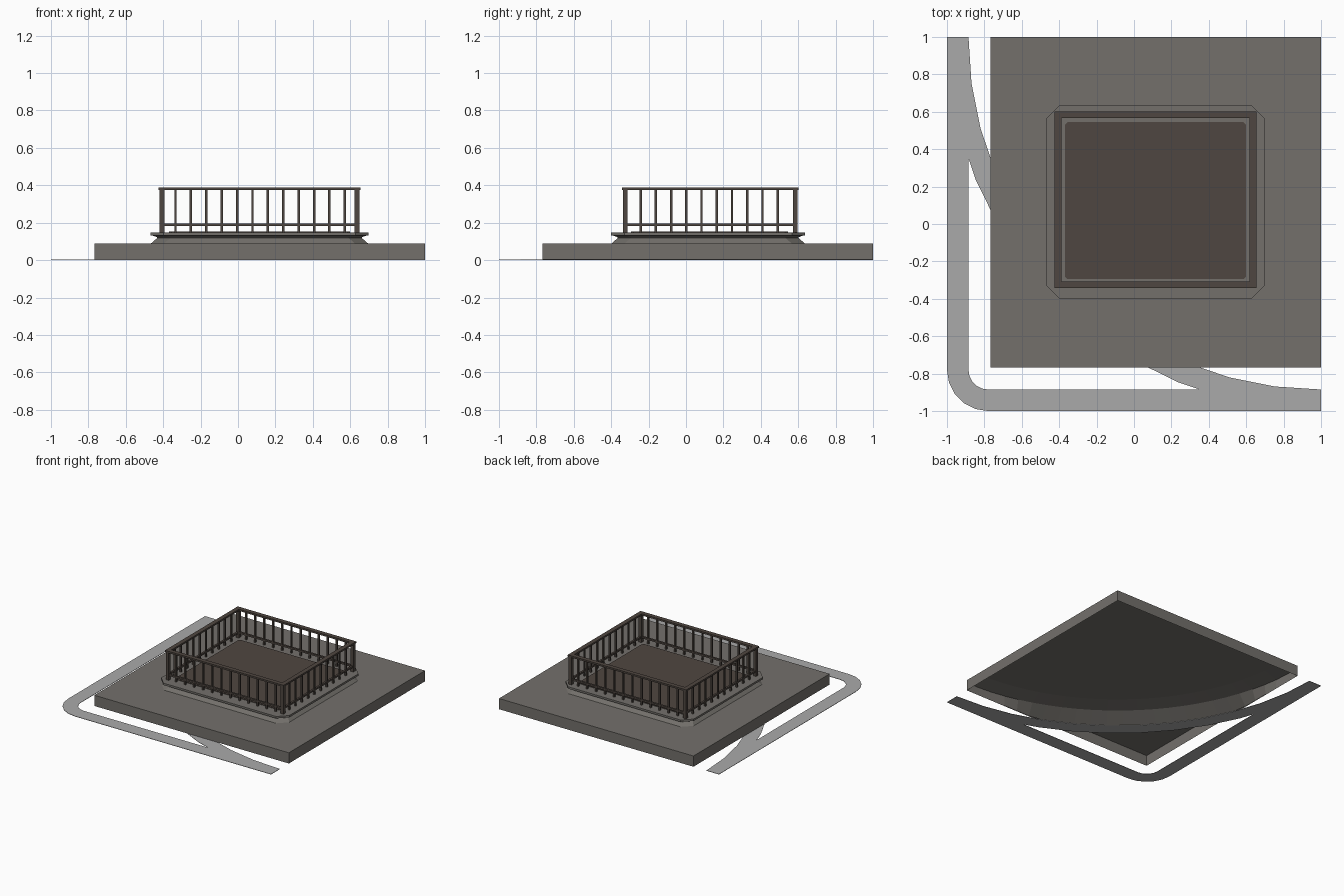
import bpy, bmesh, math

if "Cube" in bpy.data.objects:
    bpy.data.objects.remove(bpy.data.objects["Cube"])

def material(name, rgb):
    m = bpy.data.materials.new(name)
    m.diffuse_color = (*rgb, 1)
    m.use_nodes = True
    m.node_tree.nodes["Principled BSDF"].inputs["Base Color"].default_value = m.diffuse_color
    return m

STONE = material("stone_grey", (0.172, 0.162, 0.148))
PAVING = material("paving_light_grey", (0.40, 0.40, 0.40))
BROWN = material("dark_brown", (0.078, 0.062, 0.052))

def finish(name, bm, mat):
    me = bpy.data.meshes.new(name)
    bm.to_mesh(me)
    bm.free()
    ob = bpy.data.objects.new(name, me)
    bpy.context.collection.objects.link(ob)
    me.materials.append(mat)
    return ob

def add_box(bm, x0, x1, y0, y1, z0, z1):
    v = bmesh.ops.create_cube(bm, size=1)["verts"]
    for p in v:
        p.co = (x1 if p.co.x > 0 else x0, y1 if p.co.y > 0 else y0, z1 if p.co.z > 0 else z0)
    return v

def octagon(x0, x1, y0, y1, c, inset, z):
    x0, x1, y0, y1 = x0 + inset, x1 - inset, y0 + inset, y1 - inset
    return [(x0 + c, y0, z), (x1 - c, y0, z), (x1, y0 + c, z), (x1, y1 - c, z),
            (x1 - c, y1, z), (x0 + c, y1, z), (x0, y1 - c, z), (x0, y0 + c, z)]

def loft(name, rings, mat):
    # stacked rings with a cap on top only
    bm = bmesh.new()
    vs = [[bm.verts.new(p) for p in r] for r in rings]
    n = len(vs[0])
    for a, b in zip(vs, vs[1:]):
        for i in range(n):
            j = (i + 1) % n
            bm.faces.new((a[i], a[j], b[j], b[i]))
    bm.faces.new(vs[-1])
    return finish(name, bm, mat)

def band(name, inner, outer, mat, z=0.003):
    # thin flat plate between two matching lines
    bm = bmesh.new()
    a = [bm.verts.new((x, y, 0)) for x, y in inner]
    b = [bm.verts.new((x, y, 0)) for x, y in outer]
    for i in range(len(a) - 1):
        bm.faces.new((a[i], b[i], b[i + 1], a[i + 1]))
    top = bmesh.ops.extrude_face_region(bm, geom=bm.faces[:])["geom"]
    for g in top:
        if isinstance(g, bmesh.types.BMVert):
            g.co.z = z
    bmesh.ops.recalc_face_normals(bm, faces=bm.faces[:])
    return finish(name, bm, mat)

def arc(cx, cy, r, n):
    return [(cx + r * math.cos(math.pi + i * math.pi / 2 / n),
             cy + r * math.sin(math.pi + i * math.pi / 2 / n)) for i in range(n + 1)]

# base slab, hollow underneath
bm = bmesh.new()
add_box(bm, -0.768, 1, -0.768, 1, 0.002, 0.09)
bm.normal_update()
bmesh.ops.delete(bm, geom=[f for f in bm.faces if f.normal.z < -0.5], context='FACES_ONLY')
finish("base_slab", bm, STONE)

# curved wall inside the hollow, cut off at the slab sides
bm = bmesh.new()
rows = [[bm.verts.new((max(x, -0.764), max(y, -0.764), z)) for x, y in arc(1, 1, r, 24)]
        for r, z in ((1.64, 0.088), (1.77, 0.066), (1.89, 0.004))]
for a, b in zip(rows, rows[1:]):
    for i in range(24):
        bm.faces.new((a[i], a[i + 1], b[i + 1], b[i]))
bmesh.ops.recalc_face_normals(bm, faces=bm.faces[:])
finish("curved_inner_wall", bm, STONE)

# paved paths: corner path and quarter-ring branch
band("corner_path",
     [(-0.885, 1)] + arc(-0.78, -0.78, 0.105, 5) + [(1, -0.885)],
     [(-1, 1)] + arc(-0.78, -0.78, 0.22, 5) + [(1, -1)], PAVING)
band("curved_path", arc(1, 1, 1.885, 12), arc(1, 1, 1.998, 12), PAVING, 0.0025)

# pedestal with sloped skirt, neck and top plate
P = (-0.467, 0.697, -0.40, 0.637, 0.07)
loft("pedestal", [octagon(*P, i, z) for i, z in
     ((0.003, 0.09), (0.035, 0.118), (0.035, 0.122), (0.015, 0.13), (0, 0.132), (0, 0.148))], STONE)

# brown deck
loft("deck", [octagon(-0.37, 0.60, -0.295, 0.545, 0.015, 0, z) for z in (0.147, 0.153)], BROWN)

# railing: rails, corner posts and balusters
X0, X1, Y0, Y1 = -0.424, 0.654, -0.343, 0.602

def rails(name, inset, w, z0, z1):
    bm = bmesh.new()
    x0, x1, y0, y1 = X0 + inset, X1 - inset, Y0 + inset, Y1 - inset
    for y in (y0, y1 - w):
        add_box(bm, x0, x1, y, y + w, z0, z1)
    for x in (x0, x1 - w):
        add_box(bm, x, x + w, y0 + w, y1 - w, z0, z1)
    finish(name, bm, BROWN)

rails("top_rail", 0, 0.036, 0.375, 0.389)
rails("bottom_rail", 0.01, 0.016, 0.182, 0.196)

def uprights(name, spots, w):
    bm = bmesh.new()
    for x, y in spots:
        add_box(bm, x - w / 2, x + w / 2, y - w / 2, y + w / 2, 0.147, 0.376)
    finish(name, bm, BROWN)

cx0, cx1, cy0, cy1 = X0 + 0.018, X1 - 0.018, Y0 + 0.018, Y1 - 0.018
uprights("corner_posts", [(x, y) for x in (cx0, cx1) for y in (cy0, cy1)], 0.026)
spots = [(-0.334 + 0.0823 * i, y) for i in range(12) for y in (cy0, cy1)]
spots += [(x, -0.243 + 0.0815 * i) for i in range(10) for x in (cx0, cx1)]
uprights("balusters", spots, 0.013)
